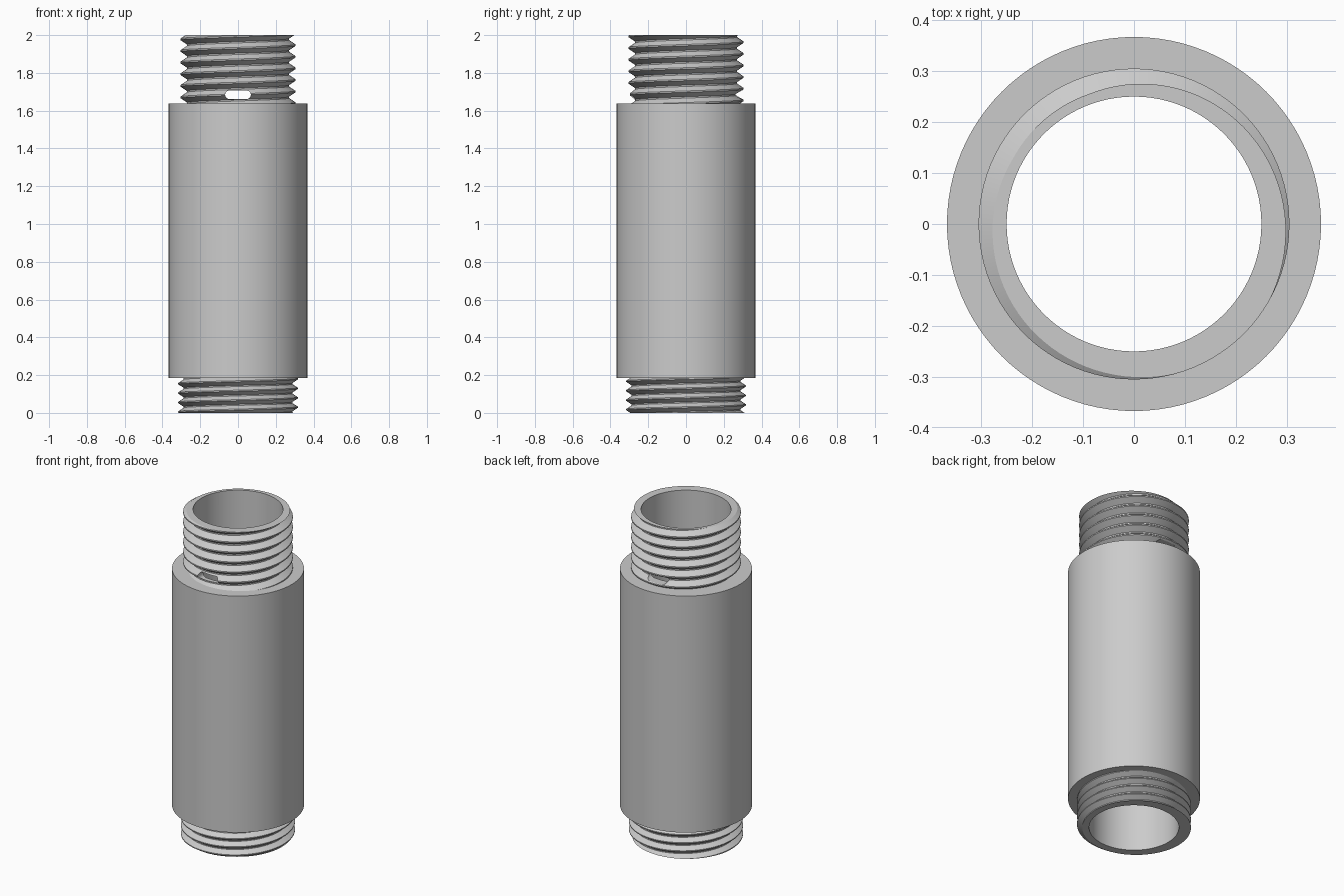
import bpy, bmesh, math
from mathutils import Matrix, Vector

cube = bpy.data.objects.get("Cube")
if cube:
    bpy.data.objects.remove(cube, do_unlink=True)

SEGS = 96
BORE = 0.25
BODY_R = 0.367
LOW, HIGH, TOP = 0.185, 1.637, 2.0

steel = bpy.data.materials.new("plain grey metal")
steel.use_nodes = True
grey = (0.6, 0.6, 0.6, 1)
steel.diffuse_color = grey
steel.node_tree.nodes["Principled BSDF"].inputs["Base Color"].default_value = grey


def add_object(name, bm):
    bmesh.ops.recalc_face_normals(bm, faces=bm.faces)
    mesh = bpy.data.meshes.new(name)
    bm.to_mesh(mesh)
    bm.free()
    mesh.materials.append(steel)
    obj = bpy.data.objects.new(name, mesh)
    bpy.context.scene.collection.objects.link(obj)
    return obj


def smooth(obj):
    bpy.ops.object.select_all(action='DESELECT')
    obj.select_set(True)
    bpy.context.view_layer.objects.active = obj
    bpy.ops.object.shade_smooth_by_angle(angle=math.radians(25))


def cylinder(name, radius, z0, z1):
    bm = bmesh.new()
    bmesh.ops.create_cone(bm, cap_ends=True, segments=SEGS, radius1=radius, radius2=radius,
                          depth=z1 - z0, matrix=Matrix.Translation((0, 0, (z0 + z1) / 2)))
    return add_object(name, bm)


def cut(obj, cutters):
    """Subtract the cutters and bake the result into the mesh."""
    for cutter in cutters:
        mod = obj.modifiers.new("cut", 'BOOLEAN')
        mod.operation, mod.solver, mod.object = 'DIFFERENCE', 'EXACT', cutter
    graph = bpy.context.evaluated_depsgraph_get()
    mesh = bpy.data.meshes.new_from_object(obj.evaluated_get(graph))
    obj.modifiers.clear()
    obj.data = mesh


def threaded_rod(name, root, crest, pitch, z0, z1, crest_z):
    """Helical thread surface, trimmed flat and closed at both ends."""
    profile = [(-0.44, root), (-0.06, crest), (0.06, crest), (0.44, root), (0.56, root)]
    first = math.floor((z0 - crest_z) / pitch) - 2
    turns = math.ceil((z1 - z0) / pitch) + 4
    bm = bmesh.new()
    rows = []
    for i in range(turns * SEGS + 1):
        turn = first + i / SEGS
        a = turn * math.tau
        rows.append([bm.verts.new((r * math.cos(a), r * math.sin(a), crest_z + (turn + d) * pitch))
                     for d, r in profile])
    for p, q in zip(rows, rows[1:]):
        for j in range(len(profile) - 1):
            bm.faces.new((p[j], q[j], q[j + 1], p[j + 1]))
    bmesh.ops.remove_doubles(bm, verts=bm.verts, dist=1e-5)
    for z, up in ((z0, -1), (z1, 1)):
        bmesh.ops.bisect_plane(bm, geom=bm.verts[:] + bm.edges[:] + bm.faces[:], dist=1e-6,
                               plane_co=(0, 0, z), plane_no=Vector((0, 0, up)), clear_outer=True)
    bmesh.ops.holes_fill(bm, edges=[e for e in bm.edges if e.is_boundary], sides=0)
    return add_object(name, bm)


# cutters: the bore and the rounded slot that crosses front to back
bore = cylinder("bore_cutter", BORE, -0.2, TOP + 0.2)
bm = bmesh.new()
half_x, slot_r, slot_z = 0.068, 0.022, 1.684
outline = []
for k in range(24):
    a = (k + 0.5) * math.tau / 24
    shift = math.copysign(half_x - slot_r, math.cos(a))
    outline.append(bm.verts.new((shift + slot_r * math.cos(a), -0.5, slot_z + slot_r * math.sin(a))))
face = bm.faces.new(outline)
new = bmesh.ops.extrude_face_region(bm, geom=[face])["geom"]
bmesh.ops.translate(bm, verts=[v for v in new if isinstance(v, bmesh.types.BMVert)], vec=(0, 1, 0))
slot = add_object("slot_cutter", bm)

# thick middle sleeve
body = cylinder("body_sleeve", BODY_R, LOW, HIGH)
cut(body, [bore])

# threaded ends
upper = threaded_rod("upper_thread", 0.27, 0.305, 0.0615, HIGH, TOP, 1.947)
cut(upper, [bore, slot])
lower = threaded_rod("lower_thread", 0.288, 0.317, 0.05, 0, LOW, 0.03)
cut(lower, [bore])

for part in (body, upper, lower):
    smooth(part)
for helper in (bore, slot):
    bpy.data.objects.remove(helper, do_unlink=True)
